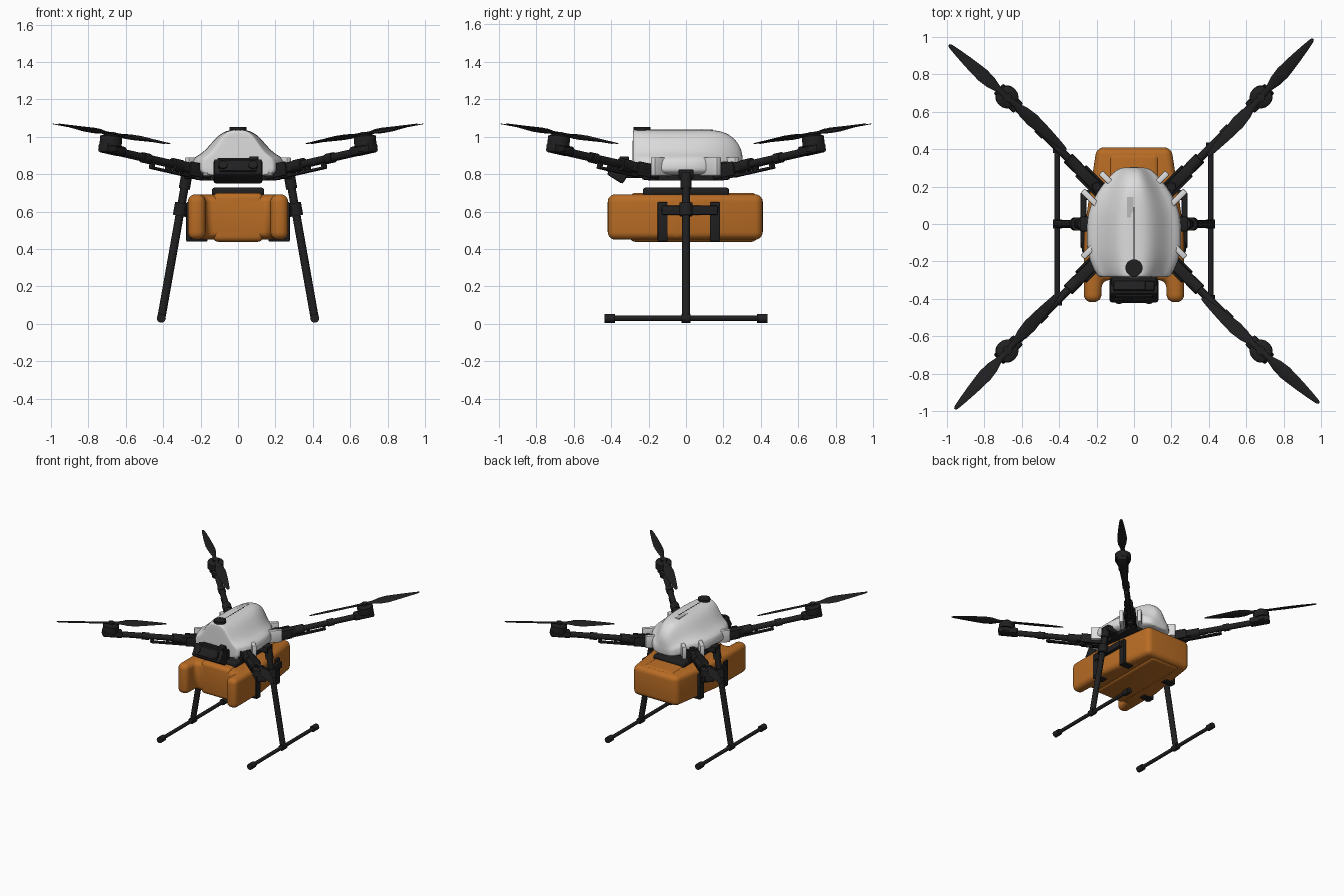
import bpy, bmesh, math
from mathutils import Matrix, Vector

cube = bpy.data.objects.get("Cube")
if cube:
    bpy.data.objects.remove(cube, do_unlink=True)


def material(name, rgb, rough=0.6):
    m = bpy.data.materials.new(name)
    m.use_nodes = True
    m.diffuse_color = (*rgb, 1)
    bsdf = m.node_tree.nodes["Principled BSDF"]
    bsdf.inputs["Base Color"].default_value = (*rgb, 1)
    bsdf.inputs["Roughness"].default_value = rough
    return m


WHITE = material("shell white", (0.72, 0.72, 0.72))
GREY = material("panel grey", (0.5, 0.5, 0.5))
BLACK = material("carbon black", (0.014, 0.014, 0.015))
ORANGE = material("tank orange", (0.48, 0.15, 0.018))
I = Matrix.Identity(4)


def finish(name, bm, mat, matrix=I, bevel=0, segments=2, subsurf=0):
    bmesh.ops.recalc_face_normals(bm, faces=bm.faces[:])
    if bevel:
        bmesh.ops.bevel(bm, geom=bm.edges[:], offset=bevel, segments=segments,
                        profile=0.5, affect='EDGES', clamp_overlap=True)
    bm.transform(matrix)
    me = bpy.data.meshes.new(name)
    bm.to_mesh(me)
    bm.free()
    me.materials.append(mat)
    ob = bpy.data.objects.new(name, me)
    bpy.context.collection.objects.link(ob)
    if subsurf:
        ob.modifiers.new("Smooth", 'SUBSURF').levels = subsurf
        ob.modifiers["Smooth"].render_levels = subsurf
    bpy.ops.object.select_all(action='DESELECT')
    ob.select_set(True)
    bpy.context.view_layer.objects.active = ob
    bpy.ops.object.shade_smooth_by_angle(angle=math.radians(40))
    return ob


def box(name, loc, size, mat, matrix=I, bevel=0.006, segments=2):
    bm = bmesh.new()
    bmesh.ops.create_cube(bm, size=1, matrix=Matrix.Diagonal((*size, 1)))
    return finish(name, bm, mat, matrix @ Matrix.Translation(loc), bevel, segments)


def rod(name, a, b, r, mat, matrix=I, r2=None, sides=20):
    a, b = Vector(a), Vector(b)
    bm = bmesh.new()
    bmesh.ops.create_cone(bm, cap_ends=True, segments=sides, radius1=r,
                          radius2=r if r2 is None else r2, depth=(b - a).length)
    turn = (b - a).to_track_quat('Z', 'Y').to_matrix().to_4x4()
    return finish(name, bm, mat, matrix @ Matrix.Translation((a + b) / 2) @ turn)


def loft(name, rings, mat, matrix=I, subsurf=0):
    bm = bmesh.new()
    rows = [[bm.verts.new(p) for p in ring] for ring in rings]
    n = len(rows[0])
    for r0, r1 in zip(rows, rows[1:]):
        for i in range(n):
            j = (i + 1) % n
            bm.faces.new((r0[i], r0[j], r1[j], r1[i]))
    bm.faces.new(rows[0])
    bm.faces.new(rows[-1])
    return finish(name, bm, mat, matrix, subsurf=subsurf)


# Shell: humped cross-section lofted from front to back
half = [(0.25, 0.785), (0.255, 0.83), (0.25, 0.885), (0.2, 0.905),
        (0.155, 0.95), (0.11, 1.005), (0.06, 1.036)]
profile = half + [(0, 1.038)] + [(-x, z) for x, z in reversed(half)]
stations = [(-0.285, 0.72, 0.97), (-0.28, 0.76, 1), (-0.25, 0.84, 1),
            (-0.16, 1, 1), (0, 1, 1), (0.08, 0.95, 1), (0.16, 0.8, 0.99),
            (0.23, 0.6, 0.92), (0.285, 0.4, 0.7), (0.305, 0.25, 0.45)]
loft("shell", [[(x * w, y, 0.785 + (z - 0.785) * h) for x, z in profile]
               for y, w, h in stations], WHITE, subsurf=2)
box("shell_seam", (0, -0.05, 1.034), (0.006, 0.28, 0.008), BLACK, bevel=0)
box("shell_panel", (-0.02, 0.09, 1.033), (0.036, 0.11, 0.008), GREY, bevel=0)
rod("filler_cap", (0, -0.235, 1.02), (0, -0.235, 1.052), 0.046, BLACK)
box("chassis", (0, 0, 0.79), (0.38, 0.4, 0.05), BLACK)

# Tilted camera and radar box under the nose
nose = Matrix.Translation((0, -0.355, 0.815)) @ Matrix.Rotation(math.radians(-32), 4, 'X')
box("nose_box", (0, 0, 0), (0.26, 0.1, 0.1), BLACK, nose, 0.012)
box("nose_cover", (0, -0.052, 0), (0.2, 0.02, 0.07), BLACK, nose)
box("nose_hood", (0, 0, 0.055), (0.22, 0.07, 0.02), BLACK, nose)
box("nose_mount", (0, -0.29, 0.82), (0.24, 0.1, 0.08), BLACK)
for x in (-0.08, 0.08):
    rod("nose_lens", (x, -0.07, 0), (x, -0.04, 0), 0.024, BLACK, nose)
box("nose_sensor", (0.085, -0.33, 0.88), (0.05, 0.05, 0.03), BLACK)

# Four arms with motors and propellers, same in every quarter turn
for k in range(4):
    spin = Matrix.Rotation(math.radians(45 + 90 * k), 4, 'Z')
    arm = spin @ Matrix.Translation((0.26, 0, 0.815)) @ Matrix.Rotation(-0.16, 4, 'Y')
    for s in (-1, 1):
        box("shell_bracket", (0.255, s * 0.068, 0.84), (0.13, 0.032, 0.1), WHITE, spin)
        box("arm_hinge_plate", (0.06, s * 0.036, -0.005), (0.16, 0.014, 0.075), BLACK, arm)
    box("arm_hinge", (0.08, 0, 0), (0.2, 0.062, 0.055), BLACK, arm, 0.012)
    rod("arm_lock_collar", (0.17, 0, 0), (0.24, 0, 0), 0.034, BLACK, arm)
    rod("arm_tube", (0, 0, 0), (0.68, 0, 0), 0.022, BLACK, arm)
    rod("arm_clamp", (0.42, 0, 0), (0.47, 0, 0), 0.028, BLACK, arm)
    box("spray_bar", (0.25, 0, -0.043), (0.3, 0.03, 0.014), BLACK, arm, 0.004)
    for u in (0.13, 0.27, 0.39):
        box("spray_bar_post", (u, 0, -0.03), (0.022, 0.026, 0.04), BLACK, arm, 0.004)
    rod("arm_joint_pin", (0.03, 0, -0.05), (0.03, 0, 0.045), 0.022, BLACK, arm)
    box("motor_mount", (0.7, 0, 0.005), (0.15, 0.075, 0.05), BLACK, arm, 0.012)
    # Motor and propeller share one tilted axis
    head = spin @ Matrix.Translation((0.962, 0, 0.97)) @ Matrix.Rotation(-0.125, 4, 'Y')
    rod("motor_base", (0, 0, -0.05), (0, 0, -0.02), 0.046, BLACK, head)
    rod("motor_bell", (0, 0, -0.022), (0, 0, 0.03), 0.06, BLACK, head)
    rod("motor_top", (0, 0, 0.03), (0, 0, 0.04), 0.058, BLACK, head, r2=0.04)
    rod("propeller_hub", (0, 0, 0.036), (0, 0, 0.054), 0.024, BLACK, head)
    for turn in (3, 183):
        blade = head @ Matrix.Translation((0, 0, 0.046)) @ Matrix.Rotation(math.radians(turn), 4, 'Z')
        rings = []
        for u, w, t, twist in [(0, 0.03, 0.016, 0), (0.06, 0.032, 0.016, 12),
                               (0.12, 0.066, 0.012, 18), (0.18, 0.076, 0.009, 16),
                               (0.28, 0.058, 0.007, 11), (0.37, 0.036, 0.005, 7),
                               (0.415, 0.022, 0.004, 5), (0.424, 0.01, 0.003, 5)]:
            rot = Matrix.Rotation(math.radians(twist), 3, 'X')
            rings.append([Vector((u, 0, 0)) + rot @ Vector(
                (0, w / 2 * math.cos(a * math.pi / 5), t / 2 * math.sin(a * math.pi / 5)))
                for a in range(10)])
        loft("propeller_blade", rings, BLACK, blade)

# Tank: U-shaped plan with two forward prongs
outline = [(0.2, 0.41), (0.268, -0.05), (0.268, -0.418), (0.175, -0.418), (0.172, -0.3)]
outline += [(-x, y) for x, y in reversed(outline)]
bm = bmesh.new()
base = bm.faces.new([bm.verts.new((x, y, 0.45)) for x, y in outline])
top = bmesh.ops.extrude_face_region(bm, geom=[base])["geom"]
for v in top:
    if isinstance(v, bmesh.types.BMVert):
        v.co.z = 0.692
finish("tank", bm, ORANGE, bevel=0.04, segments=5)
box("tank_core", (0, 0.04, 0.569), (0.27, 0.68, 0.262), ORANGE, bevel=0.03, segments=4)
box("tank_lid", (0, 0, 0.706), (0.28, 0.46, 0.044), BLACK, bevel=0.015, segments=3)

# Landing gear, tank cradle and clamps on both sides
for s in (-1, 1):
    hip, foot = Vector((s * 0.275, 0, 0.79)), Vector((s * 0.41, 0, 0.03))
    rod("leg", hip, foot, 0.022, BLACK)
    rod("leg_socket", hip.lerp(foot, -0.02), hip.lerp(foot, 0.09), 0.03, BLACK)
    rod("leg_clamp", hip.lerp(foot, 0.19), hip.lerp(foot, 0.28), 0.036, BLACK)
    rod("foot_joint", (s * 0.41, -0.025, 0.03), (s * 0.41, 0.025, 0.03), 0.024, BLACK)
    rod("skid", (s * 0.41, -0.42, 0.03), (s * 0.41, 0.42, 0.03), 0.014, BLACK)
    for e in (-1, 1):
        rod("skid_end", (s * 0.41, e * 0.38, 0.03), (s * 0.41, e * 0.435, 0.03), 0.024, BLACK)
    box("hip_mount", (s * 0.22, 0, 0.8), (0.14, 0.08, 0.05), BLACK)
    box("cradle_bar", (s * 0.27, 0.02, 0.607), (0.03, 0.3, 0.05), BLACK)
    box("cradle_arm", (s * 0.285, 0, 0.61), (0.05, 0.06, 0.06), BLACK)
    for y, x in ((-0.125, 0.264), (0.155, 0.242)):
        box("cradle_strap", (s * x, y, 0.545), (0.026, 0.055, 0.21), BLACK)
        box("cradle_hook", (s * (x - 0.04), y, 0.448), (0.08, 0.055, 0.016), BLACK)
